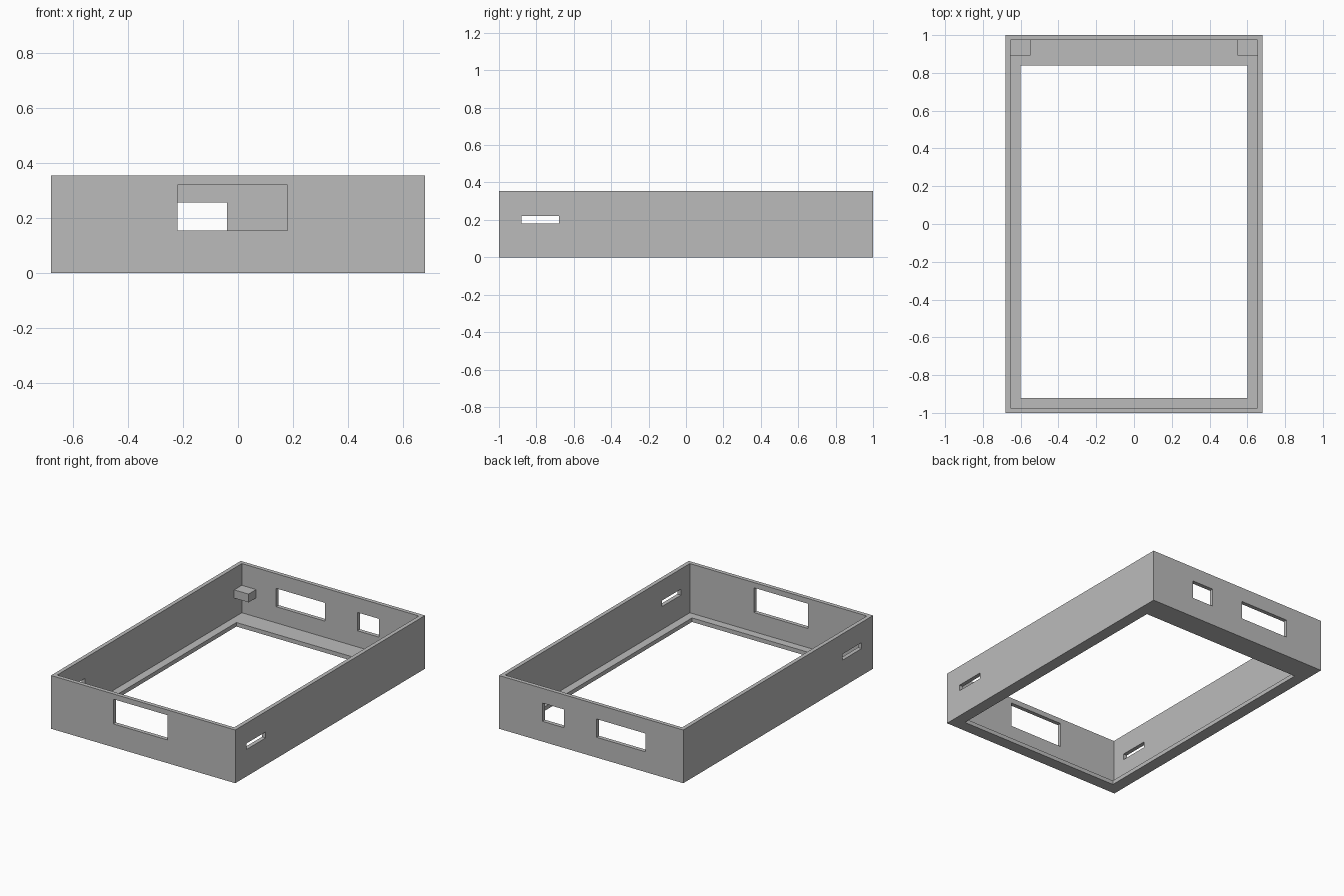
import bpy

default = bpy.data.objects.get("Cube")
if default:
    bpy.data.objects.remove(default, do_unlink=True)

# One plain grey for the whole tray
grey = bpy.data.materials.new("mid grey")
grey.use_nodes = True
COLOUR = (0.5, 0.5, 0.5, 1)
grey.diffuse_color = COLOUR
grey.node_tree.nodes["Principled BSDF"].inputs["Base Color"].default_value = COLOUR

HALF_W, HEIGHT, WALL = 0.68, 0.355, 0.027
INNER_X, INNER_Y = HALF_W - WALL, 1 - WALL


def box(name, x, y, z):
    """Box spanning the given (low, high) ranges."""
    spans = (x, y, z)
    bpy.ops.mesh.primitive_cube_add(size=1, location=[(a + b) / 2 for a, b in spans])
    ob = bpy.context.object
    ob.name = ob.data.name = name
    ob.scale = [b - a for a, b in spans]
    bpy.ops.object.transform_apply(location=True, rotation=True, scale=True)
    ob.data.materials.append(grey)
    return ob


def cut(target, x, y, z):
    """Remove a box-shaped volume from the target."""
    cutter = box("cutter", x, y, z)
    cutter.hide_render = True
    mod = target.modifiers.new("cut", 'BOOLEAN')
    mod.operation = 'DIFFERENCE'
    mod.solver = 'EXACT'
    mod.object = cutter
    bpy.context.view_layer.objects.active = target
    bpy.ops.object.modifier_apply(modifier=mod.name)
    bpy.data.objects.remove(cutter, do_unlink=True)


# Walls with an inward rim around the bottom opening
frame = box("frame", (-HALF_W, HALF_W), (-1, 1), (0, HEIGHT))
cut(frame, (-INNER_X, INNER_X), (-INNER_Y, INNER_Y), (WALL, 1))
cut(frame, (-0.6, 0.6), (-0.92, 0.84), (-1, 0.2))

# Front window, two back windows, and a slot through both sides
cut(frame, (-0.22, 0.18), (-1.1, -0.9), (0.155, 0.32))
for span in ((-0.4, -0.04), (0.2, 0.36)):
    cut(frame, span, (0.9, 1.1), (0.135, 0.257))
cut(frame, (-1, 1), (-0.88, -0.68), (0.18, 0.22))

# Small support blocks in the back corners
for side, name in ((1, "left_corner_block"), (-1, "right_corner_block")):
    box(name, sorted((side * 0.547, side * INNER_X)), (0.893, INNER_Y), (0.155, 0.21))
